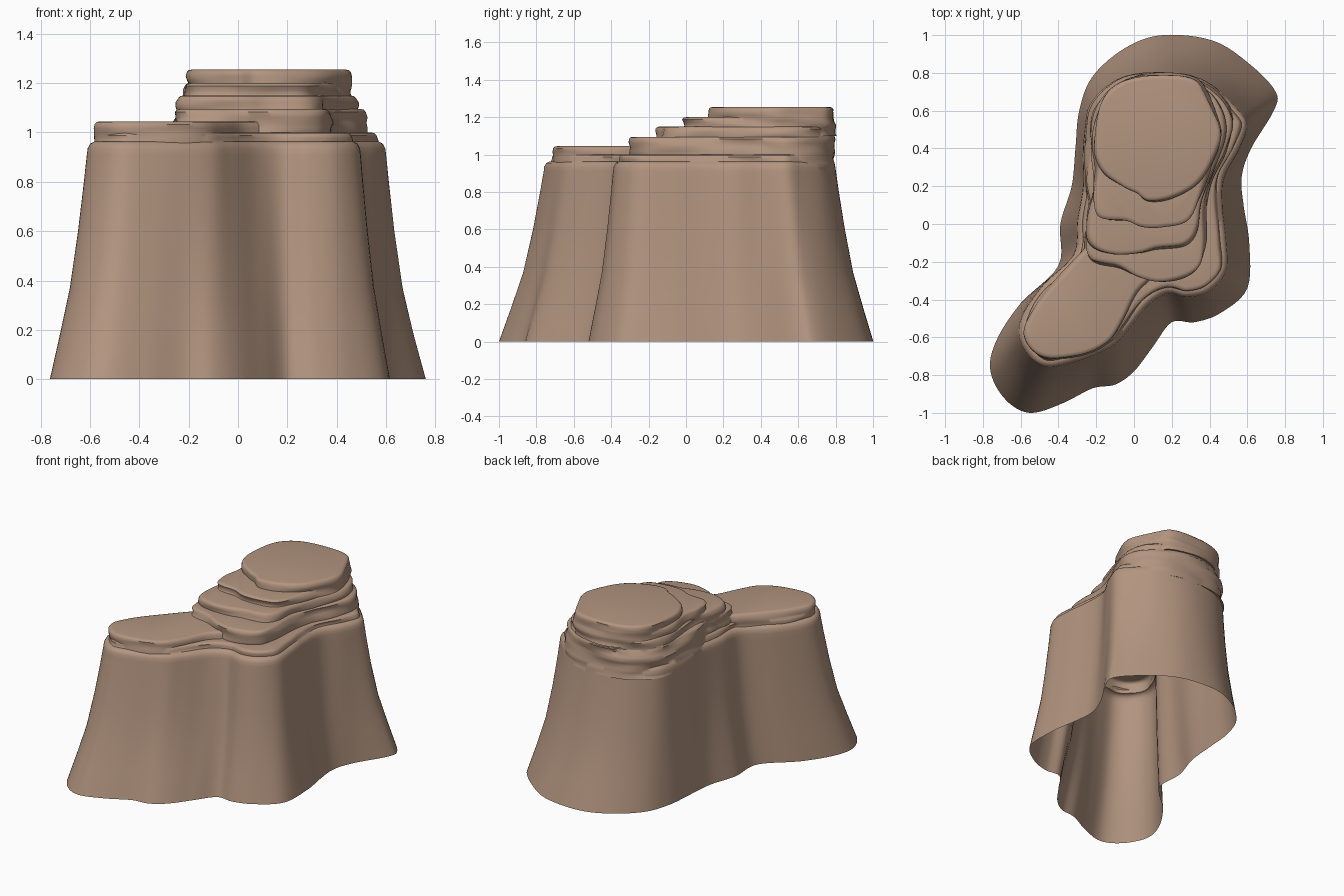
import bpy, bmesh
from mathutils import Vector, noise

cube = bpy.data.objects.get("Cube")
if cube:
    bpy.data.objects.remove(cube, do_unlink=True)

stone = bpy.data.materials.new("tan_stone")
stone.use_nodes = True
tan = (0.45, 0.30, 0.215, 1)
stone.diffuse_color = tan
bsdf = next(n for n in stone.node_tree.nodes if n.type == 'BSDF_PRINCIPLED')
bsdf.inputs["Base Color"].default_value = tan
bsdf.inputs["Roughness"].default_value = 0.8


def smooth_loop(points, steps=6):
    """Closed Catmull-Rom curve through the points."""
    pts = [Vector(p) for p in points]
    count = len(pts)
    loop = []
    for i in range(count):
        a, b, c, d = (pts[(i + k) % count] for k in (-1, 0, 1, 2))
        for s in range(steps):
            t = s / steps
            loop.append(0.5 * (2 * b + (c - a) * t + (2 * a - 5 * b + 4 * c - d) * t ** 2
                               + (3 * b - a - 3 * c + d) * t ** 3))
    return loop


def inset(loop, amount):
    """Move a clockwise loop inward along its normals."""
    count = len(loop)
    moved = []
    for i, p in enumerate(loop):
        along = (loop[(i + 2) % count] - loop[i - 2]).normalized()
        moved.append(p - Vector((-along.y, along.x)) * amount)
    return moved


def loft(name, rings):
    """Closed solid through a stack of (loop, height) rings."""
    bm = bmesh.new()
    rows = [[bm.verts.new((p.x, p.y, z)) for p in loop] for loop, z in rings]
    for low, high in zip(rows, rows[1:]):
        for i in range(len(low)):
            bm.faces.new((low[i - 1], low[i], high[i], high[i - 1]))
    bm.faces.new(rows[0])
    bm.faces.new(rows[-1])
    bmesh.ops.recalc_face_normals(bm, faces=bm.faces)
    mesh = bpy.data.meshes.new(name)
    bm.to_mesh(mesh)
    bm.free()
    mesh.materials.append(stone)
    obj = bpy.data.objects.new(name, mesh)
    bpy.context.collection.objects.link(obj)
    return obj


def terrace(name, loop, bottom, top, lean=0.02, rough=0.012):
    """Weathered rock layer with wavy strata and a rounded lip."""
    rings = []
    levels = 9
    for k in range(levels + 1):
        t = k / levels
        z = bottom + (top - 0.012 - bottom) * t
        ring = inset(loop, lean * (t - 1))
        wave = [noise.noise(Vector((p.x * 4, p.y * 4, z * 22))) * rough for p in ring]
        shifted = inset(ring, 1)
        rings.append(([p + (q - p) * w for p, q, w in zip(ring, shifted, wave)], z))
    edge = rings[-1][0]
    rings += [(inset(edge, 0.008), top - 0.003), (inset(edge, 0.022), top)]
    return loft(name, rings)


# Outlines run clockwise from the back
foot = smooth_loop([
    (.15, 1), (.42, .97), (.62, .84), (.75, .7), (.74, .6), (.62, .4), (.57, .25), (.58, .1),
    (.61, -.1), (.6, -.34), (.46, -.47), (.32, -.52), (.2, -.52), (.1, -.65), (0, -.78),
    (-.1, -.85), (-.22, -.87), (-.38, -.95), (-.55, -1), (-.68, -.93), (-.76, -.78),
    (-.73, -.62), (-.6, -.42), (-.4, -.22), (-.39, 0), (-.33, .2), (-.31, .4), (-.29, .6),
    (-.22, .78), (-.05, .93)])
rim = smooth_loop([
    (.12, .8), (.27, .79), (.42, .73), (.54, .62), (.6, .53), (.56, .4), (.48, .25), (.47, .1),
    (.49, -.08), (.49, -.25), (.4, -.36), (.28, -.39), (.18, -.37), (.08, -.43), (-.02, -.55),
    (-.1, -.64), (-.22, -.7), (-.34, -.74), (-.46, -.76), (-.55, -.71), (-.61, -.6),
    (-.59, -.48), (-.48, -.32), (-.32, -.16), (-.3, .02), (-.27, .2), (-.27, .4), (-.24, .6),
    (-.16, .7), (-.04, .77)])
lobe = smooth_loop([
    (0, 0), (.12, -.1), (.12, -.25), (.02, -.36), (-.06, -.5), (-.14, -.62), (-.28, -.69),
    (-.44, -.71), (-.54, -.66), (-.58, -.57), (-.53, -.46), (-.42, -.31), (-.27, -.15), (-.16, -.02)])
first = smooth_loop([
    (.12, .79), (.32, .76), (.46, .66), (.52, .54), (.48, .4), (.41, .24), (.38, .08),
    (.37, -.12), (.32, -.24), (.16, -.3), (.03, -.28), (-.08, -.22), (-.22, -.19), (-.25, -.08),
    (-.23, .1), (-.25, .25), (-.24, .45), (-.21, .62), (-.08, .75)])
second = smooth_loop([
    (.12, .78), (.32, .75), (.44, .65), (.48, .5), (.42, .32), (.36, .12), (.34, -.03),
    (.27, -.11), (.12, -.13), (.03, -.15), (-.1, -.15), (-.22, -.1), (-.24, .02), (-.21, .2),
    (-.23, .4), (-.2, .62), (-.08, .74)])
third = smooth_loop([
    (.12, .78), (.32, .75), (.42, .62), (.45, .48), (.4, .32), (.35, .16), (.28, .02),
    (.15, -.01), (.04, -.01), (-.04, .02), (-.18, .04), (-.21, .14), (-.2, .28), (-.22, .45),
    (-.18, .63), (-.08, .73)])
summit = smooth_loop([
    (.1, .79), (.3, .77), (.38, .69), (.46, .5), (.41, .34), (.32, .21), (.2, .14), (.08, .13),
    (.02, .17), (-.06, .2), (-.16, .27), (-.2, .4), (-.18, .62), (-.07, .74)])

# Flared cliff wall
flare = [(0, 0), (0.18, 0.27), (0.37, 0.54), (0.6, 0.76), (0.8, 0.92), (0.87, 0.97), (0.91, 1)]
wall = [([a.lerp(b, t) for a, b in zip(foot, rim)], z) for z, t in flare]
wall += [(inset(rim, 0.003), 0.935), (inset(rim, 0.014), 0.955), (inset(rim, 0.03), 0.963)]
rock = loft("rock_cliff", wall)

# Stepped layers on top
layers = [
    terrace("low_ledge", inset(rim, 0.035), 0.89, 1.0, 0.015, 0.018),
    terrace("front_lobe", lobe, 0.89, 1.045, 0.015),
    terrace("first_step", first, 0.89, 1.095, 0.015, 0.022),
    terrace("second_step", second, 0.99, 1.15, 0.01, 0.02),
    terrace("third_step", third, 1.04, 1.2, 0.01, 0.02),
    terrace("summit", summit, 1.1, 1.255, 0.008, 0.018),
]

# Fuse the layers into a single skin
bpy.ops.object.select_all(action='DESELECT')
bpy.context.view_layer.objects.active = rock
rock.select_set(True)
for layer in layers:
    fuse = rock.modifiers.new("fuse", 'BOOLEAN')
    fuse.operation = 'UNION'
    fuse.solver = 'EXACT'
    fuse.object = layer
    bpy.ops.object.modifier_apply(modifier=fuse.name)
    bpy.data.objects.remove(layer, do_unlink=True)

# Open the underside
bm = bmesh.new()
bm.from_mesh(rock.data)
under = [f for f in bm.faces if all(v.co.z < 0.001 for v in f.verts)]
bmesh.ops.delete(bm, geom=under, context='FACES')
bm.to_mesh(rock.data)
bm.free()
bpy.ops.object.shade_smooth_by_angle(angle=0.8)
